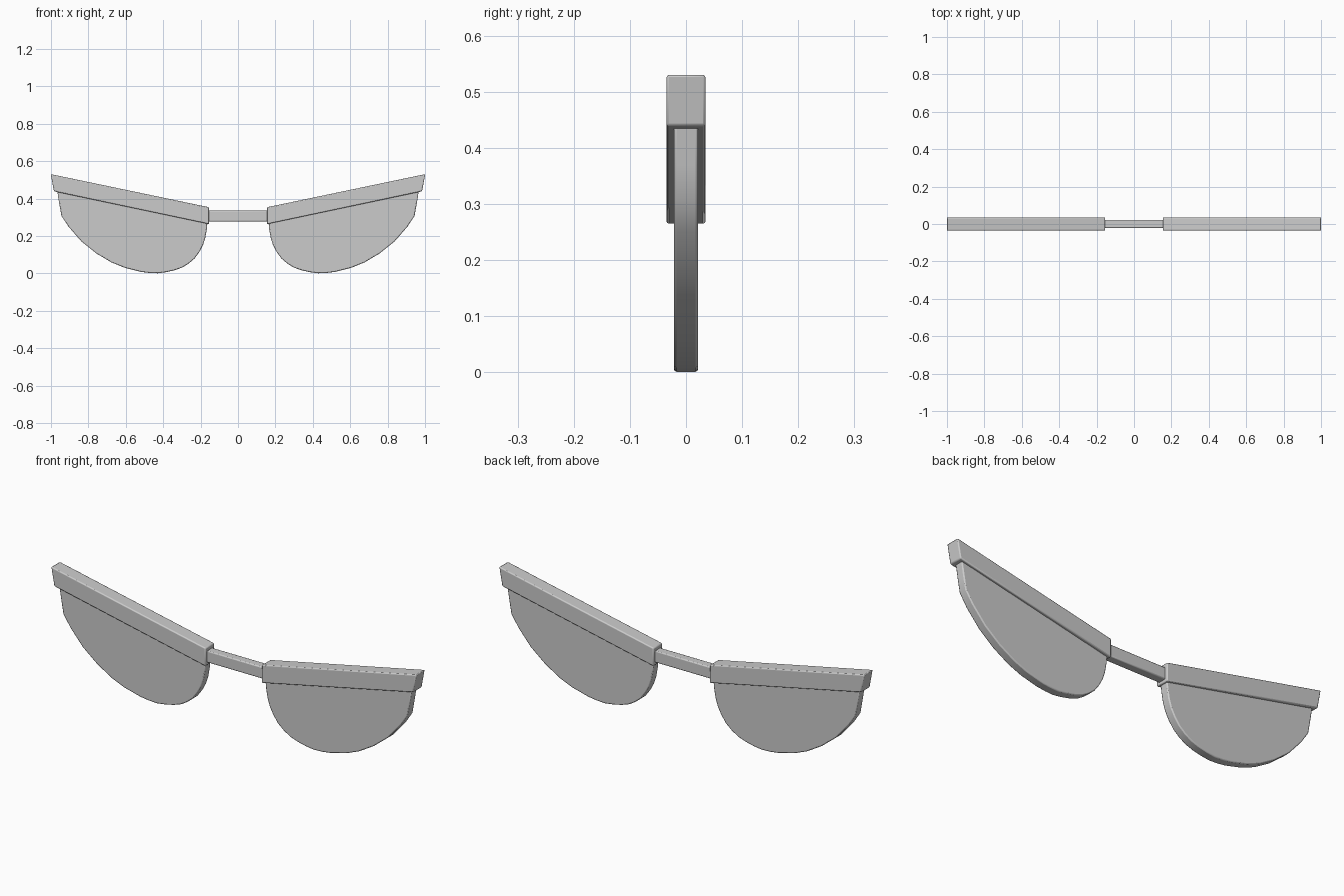
import bpy, bmesh

if "Cube" in bpy.data.objects:
    bpy.data.objects.remove(bpy.data.objects["Cube"])


def prism(name, outline, half_depth, bevel, mirror=True):
    """Extrude an x-z outline along y, soften its edges, mirror it to the other side."""
    bm = bmesh.new()
    front = [bm.verts.new((x, -half_depth, z)) for x, z in outline]
    back = [bm.verts.new((x, half_depth, z)) for x, z in outline]
    bm.faces.new(front)
    bm.faces.new(back[::-1])
    n = len(outline)
    for i in range(n):
        j = (i + 1) % n
        bm.faces.new((front[i], back[i], back[j], front[j]))
    bmesh.ops.recalc_face_normals(bm, faces=bm.faces[:])
    mesh = bpy.data.meshes.new(name)
    bm.to_mesh(mesh)
    bm.free()
    ob = bpy.data.objects.new(name, mesh)
    bpy.context.collection.objects.link(ob)
    bev = ob.modifiers.new("soft_edges", 'BEVEL')
    bev.width = bevel
    bev.segments = 2
    bev.limit_method = 'ANGLE'
    bev.angle_limit = 0.7
    if mirror:
        ob.modifiers.new("other_side", 'MIRROR').use_axis[0] = True
    bpy.ops.object.select_all(action='DESELECT')
    ob.select_set(True)
    bpy.context.view_layer.objects.active = ob
    bpy.ops.object.shade_smooth_by_angle(angle=0.6)
    return ob


# Slanted brow bars
prism("brow_bar", [(0.154, 0.264), (0.984, 0.439), (1.001, 0.531), (0.154, 0.354)],
      0.035, 0.005)

# Half-round lenses, tucked slightly into the brow bars
prism("lens", [(0.163, 0.275), (0.167, 0.235), (0.175, 0.19), (0.187, 0.152),
               (0.206, 0.116), (0.232, 0.08), (0.265, 0.052), (0.30, 0.031),
               (0.34, 0.017), (0.385, 0.007), (0.43, 0.001), (0.475, 0.003),
               (0.52, 0.009), (0.607, 0.031), (0.676, 0.059), (0.757, 0.107),
               (0.837, 0.171), (0.906, 0.25), (0.944, 0.308), (0.955, 0.37),
               (0.967, 0.444)],
      0.0215, 0.005)

# Nose bridge
prism("bridge", [(-0.17, 0.278), (0.17, 0.278), (0.17, 0.336), (-0.17, 0.336)],
      0.0215, 0.005, mirror=False)
